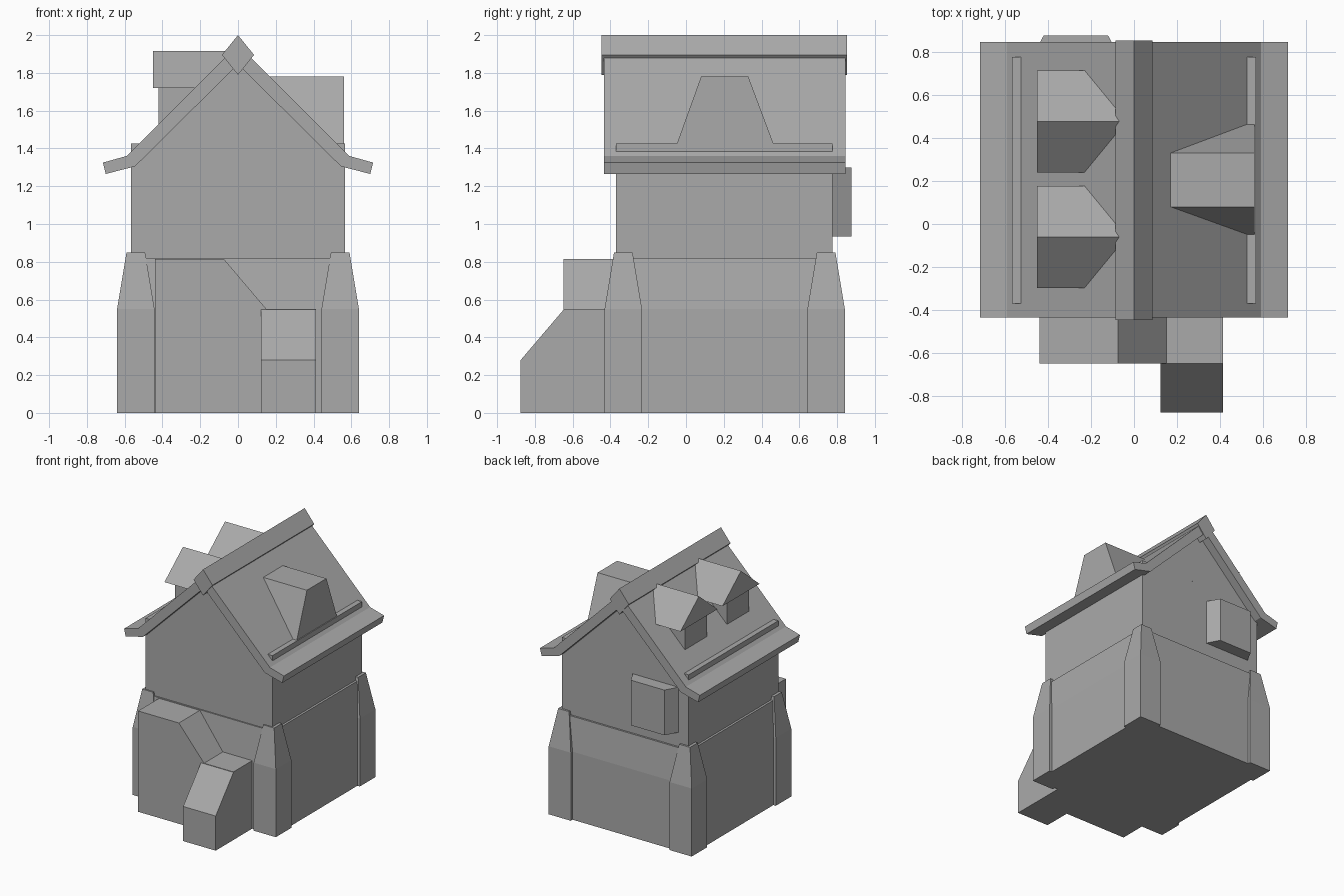
import bpy, bmesh

if "Cube" in bpy.data.objects:
    bpy.data.objects.remove(bpy.data.objects["Cube"], do_unlink=True)

GREY = (0.4, 0.4, 0.4, 1)
mat = bpy.data.materials.new("plain grey")
mat.use_nodes = True
mat.diffuse_color = GREY
mat.node_tree.nodes["Principled BSDF"].inputs["Base Color"].default_value = GREY

CY = 0.205               # middle of the house along y
FRONT, BACK = -0.37, 0.775


def loft(name, rings):
    """Closed solid through rings that all have the same number of points."""
    bm = bmesh.new()
    loops = [[bm.verts.new(p) for p in ring] for ring in rings]
    for low, high in zip(loops, loops[1:]):
        for i in range(len(low)):
            j = (i + 1) % len(low)
            bm.faces.new((low[i], low[j], high[j], high[i]))
    bm.faces.new(loops[0])
    bm.faces.new(loops[-1])
    bmesh.ops.recalc_face_normals(bm, faces=bm.faces)
    mesh = bpy.data.meshes.new(name)
    bm.to_mesh(mesh)
    bm.free()
    mesh.materials.append(mat)
    obj = bpy.data.objects.new(name, mesh)
    bpy.context.collection.objects.link(obj)
    return obj


def tower(name, cx, cy, levels):
    """Stack of rectangles; each level is half width, half depth, height."""
    return loft(name, [[(cx + sx * hx, cy + sy * hy, z)
                        for sx, sy in ((-1, -1), (1, -1), (1, 1), (-1, 1))]
                       for hx, hy, z in levels])


def prism_y(name, profile, y0, y1):
    return loft(name, [[(x, y, z) for x, z in profile] for y in (y0, y1)])


def prism_x(name, profile, x0, x1):
    return loft(name, [[(x, y, z) for y, z in profile] for x in (x0, x1)])


# Walls: flared lower storey, upper storey, gable
tower("lower_wall", 0, CY, [(0.618, 0.613, 0), (0.618, 0.613, 0.55), (0.585, 0.585, 0.82)])
tower("upper_wall", 0, (FRONT + BACK) / 2, [(0.567, (BACK - FRONT) / 2, z) for z in (0.8, 1.425)])
prism_y("gable_wall", [(-0.47, 1.425), (0.47, 1.425), (0, 1.895)], FRONT, BACK)

# Tapered corner buttresses
for sx, side in ((-1, "right"), (1, "left")):
    for sy, end in ((-1, "front"), (1, "back")):
        tower(f"{end}_{side}_buttress", sx * 0.541, CY + sy * 0.537,
              [(0.099, 0.099, 0), (0.099, 0.099, 0.55), (0.049, 0.049, 0.85)])

# Roof slopes with kicked-out eaves, and the ridge beam
slope = [(0, 1.95), (0.59, 1.36), (0.715, 1.325), (0.7, 1.265), (0.545, 1.305), (0, 1.845)]
for sx, side in ((-1, "right"), (1, "left")):
    prism_y(f"{side}_roof_slope", [(sx * x, z) for x, z in slope], -0.435, 0.845)
prism_y("ridge_beam", [(0, 2), (0.085, 1.895), (0, 1.79), (-0.085, 1.895)], -0.447, 0.852)

# Wide flat-topped dormer
prism_x("left_dormer", [(-0.05, 1.42), (0.08, 1.78), (0.33, 1.78), (0.465, 1.42)], 0.1, 0.56)

# Pair of gabled dormers
for cy, end in ((-0.06, "front"), (0.477, "back")):
    tower(f"{end}_dormer_body", -0.3, cy, [(0.122, 0.14, z) for z in (1.45, 1.73)])
    prism_x(f"{end}_dormer_roof",
            [(cy - 0.237, 1.72), (cy + 0.237, 1.72), (cy, 1.915)], -0.45, -0.04)

# Bay window on the back wall
loft("bay_window", [[(-0.27 + sx * hw, y, z) for sx, z in
                     ((-1, 0.935), (1, 0.935), (1, 1.3), (-1, 1.3))]
                    for hw, y in ((0.215, BACK - 0.02), (0.15, 0.875))])

# Front porch and the sloping-roofed entry in front of it
prism_y("porch", [(-0.44, 0), (-0.44, 0.815), (-0.075, 0.815), (0.15, 0.55),
                  (0.413, 0.55), (0.413, 0)], -0.648, FRONT + 0.02)
prism_x("entry", [(-0.875, 0), (-0.875, 0.28), (-0.645, 0.55), (-0.645, 0)], 0.122, 0.413)
